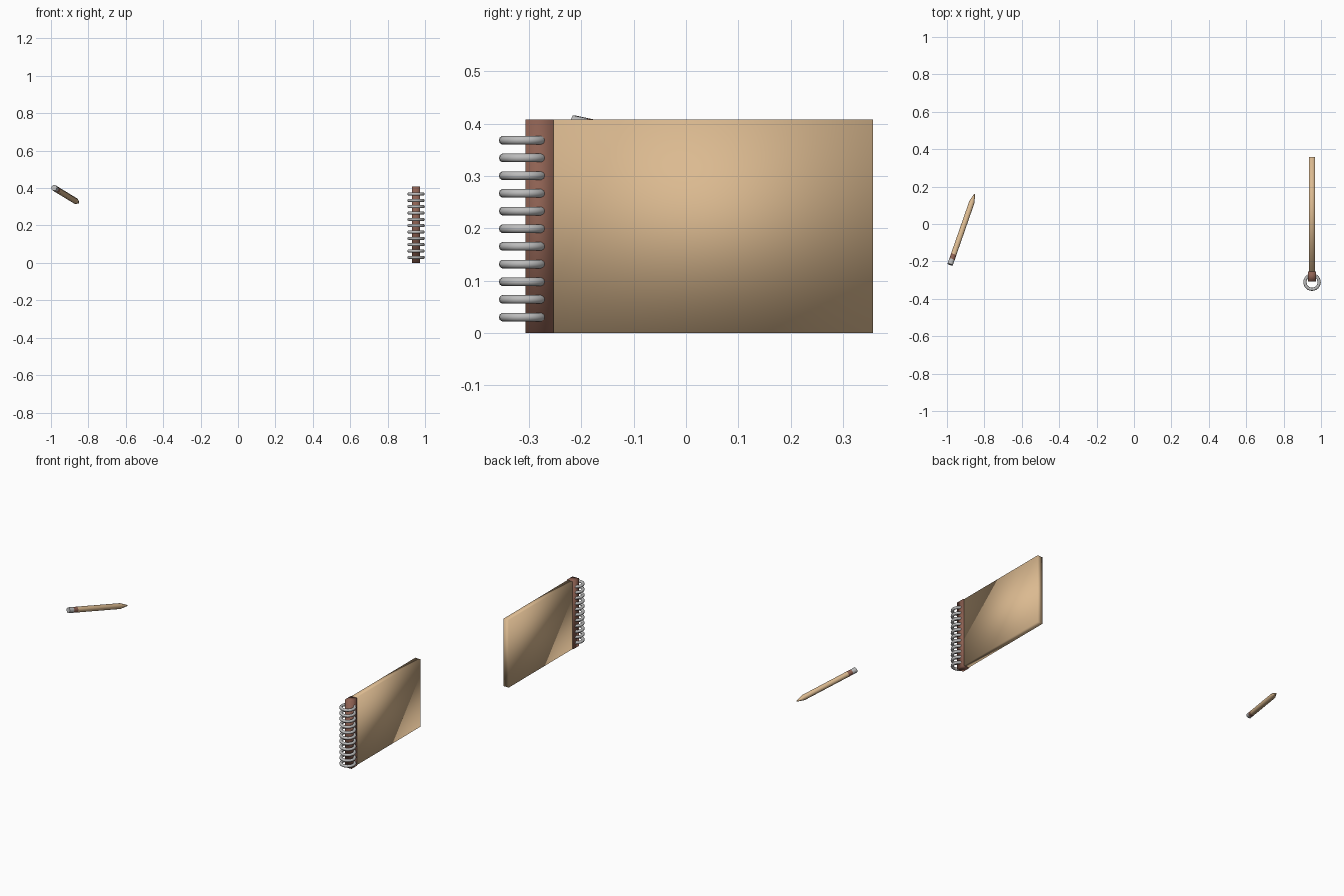
import bpy, bmesh, math
from mathutils import Vector

if "Cube" in bpy.data.objects:
    bpy.data.objects.remove(bpy.data.objects["Cube"])


def material(name, rgb):
    m = bpy.data.materials.new(name)
    m.diffuse_color = (*rgb, 1)
    m.use_nodes = True
    m.node_tree.nodes["Principled BSDF"].inputs["Base Color"].default_value = m.diffuse_color
    return m


TAN = material("tan", (0.71, 0.49, 0.28))
BROWN = material("brown", (0.27, 0.12, 0.085))
GREY = material("grey", (0.50, 0.50, 0.50))


def box(name, lo, hi, mat):
    """Softly shaded box between two corners."""
    lo, hi = Vector(lo), Vector(hi)
    bpy.ops.mesh.primitive_cube_add(size=1, location=(lo + hi) / 2)
    ob = bpy.context.object
    ob.name = name
    ob.scale = hi - lo
    bpy.ops.object.transform_apply(location=False, rotation=False, scale=True)
    bpy.ops.object.shade_smooth()
    ob.data.materials.append(mat)
    return ob


# Notebook: pages with cover, and binding strip
CX = 0.952
box("notebook_cover", (CX - 0.017, -0.253, 0), (CX + 0.017, 0.357, 0.408), TAN)
box("binding_strip", (CX - 0.022, -0.307, 0), (CX + 0.022, -0.253, 0.408), BROWN)

# Wire rings along the binding
for i in range(11):
    bpy.ops.mesh.primitive_torus_add(
        location=(CX, -0.311, 0.03 + i * 0.0338), major_radius=0.0382,
        minor_radius=0.0085, major_segments=24, minor_segments=10)
    ring = bpy.context.object
    ring.name = f"binding_ring_{i + 1}"
    bpy.ops.object.shade_smooth()
    ring.data.materials.append(GREY)

# Pencil: (distance along, radius) profile swept around its axis
start, tip = Vector((-0.983, -0.217, 0.401)), Vector((-0.852, 0.16, 0.321))
length = (tip - start).length
SIDES = 8
profile = [(0, 0.016), (0.03, 0.016), (0.058, 0.016),
           (length - 0.048, 0.016), (length, 0.003)]
section_mats = [0, 1, 2, 2]

bm = bmesh.new()
loops = []
for d, r in profile:
    loops.append([bm.verts.new((r * math.cos(a), r * math.sin(a), d))
                  for a in (math.tau * (k + 0.5) / SIDES for k in range(SIDES))])
for s, (a, b) in enumerate(zip(loops, loops[1:])):
    for k in range(SIDES):
        n = (k + 1) % SIDES
        bm.faces.new((a[k], a[n], b[n], b[k])).material_index = section_mats[s]
bm.faces.new(loops[0][::-1]).material_index = 0
bm.faces.new(loops[-1]).material_index = 2
mesh = bpy.data.meshes.new("pencil")
bm.to_mesh(mesh)
bm.free()
for m in (GREY, BROWN, TAN):
    mesh.materials.append(m)
pencil = bpy.data.objects.new("pencil", mesh)
bpy.context.collection.objects.link(pencil)
pencil.location = start
pencil.rotation_euler = (tip - start).to_track_quat('Z', 'Y').to_euler()
bpy.ops.object.select_all(action='DESELECT')
pencil.select_set(True)
bpy.context.view_layer.objects.active = pencil
bpy.ops.object.shade_smooth_by_angle(angle=math.radians(50))
